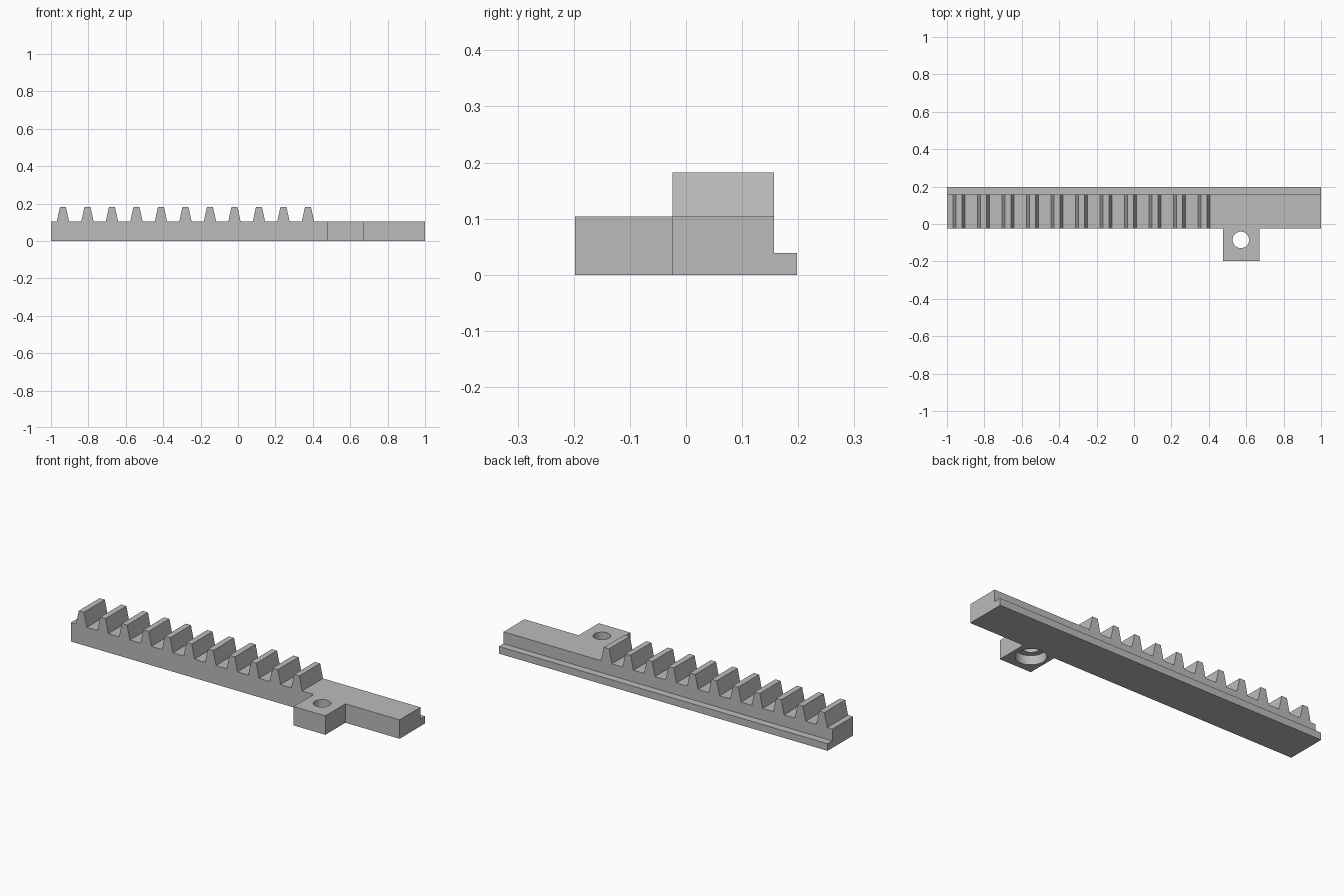
import bpy
import bmesh
from mathutils import Matrix, Vector

cube = bpy.data.objects.get("Cube")
if cube:
    bpy.data.objects.remove(cube, do_unlink=True)

grey = bpy.data.materials.new("plain_grey")
grey.use_nodes = True
COLOUR = (0.5, 0.5, 0.5, 1)
grey.diffuse_color = COLOUR
grey.node_tree.nodes["Principled BSDF"].inputs["Base Color"].default_value = COLOUR

BAR_FRONT, BAR_BACK, BAR_TOP = -0.024, 0.157, 0.104
TOOTH_TOP, PITCH, TEETH = 0.182, 0.131, 11
HOLE = (0.571, -0.085)


def add_object(name, bm):
    bmesh.ops.recalc_face_normals(bm, faces=bm.faces)
    mesh = bpy.data.meshes.new(name)
    bm.to_mesh(mesh)
    bm.free()
    mesh.materials.append(grey)
    obj = bpy.data.objects.new(name, mesh)
    bpy.context.collection.objects.link(obj)
    return obj


def extrude_profile(name, points, y0, y1):
    """Extrude an x-z outline along y."""
    bm = bmesh.new()
    face = bm.faces.new([bm.verts.new((x, y0, z)) for x, z in points])
    out = bmesh.ops.extrude_face_region(bm, geom=[face])
    verts = [v for v in out["geom"] if isinstance(v, bmesh.types.BMVert)]
    bmesh.ops.translate(bm, verts=verts, vec=Vector((0, y1 - y0, 0)))
    return add_object(name, bm)


def rectangle(x0, x1, z1):
    return [(x0, 0), (x1, 0), (x1, z1), (x0, z1)]


def cylinder(name, radius, z0, z1):
    bm = bmesh.new()
    place = Matrix.Translation((*HOLE, (z0 + z1) / 2))
    bmesh.ops.create_cone(bm, cap_ends=True, segments=48, radius1=radius,
                          radius2=radius, depth=z1 - z0, matrix=place)
    return add_object(name, bm)


def cut(obj, cutter):
    mod = obj.modifiers.new("cut", "BOOLEAN")
    mod.operation = "DIFFERENCE"
    mod.solver = "EXACT"
    mod.object = cutter
    bpy.context.view_layer.objects.active = obj
    bpy.ops.object.modifier_apply(modifier=mod.name)


# Toothed bar: one outline with trapezoid teeth, walked from right to left
outline = [(-1, 0), (1, 0), (1, BAR_TOP)]
for i in reversed(range(TEETH)):
    cx = -0.936 + i * PITCH
    outline += [(cx + 0.033, BAR_TOP), (cx + 0.016, TOOTH_TOP),
                (cx - 0.016, TOOTH_TOP), (cx - 0.033, BAR_TOP)]
outline.append((-1, BAR_TOP))
bar = extrude_profile("toothed_bar", outline, BAR_FRONT, BAR_BACK)

# Low guide ledge along the back
extrude_profile("guide_ledge", rectangle(-1, 1, 0.039), BAR_BACK, 0.198)

# Mounting tab on the front
tab = extrude_profile("mounting_tab", rectangle(0.477, 0.67, BAR_TOP), -0.198, BAR_FRONT)

# Screw hole, with a wider recess underneath that reaches into the bar
recess = cylinder("recess_cutter", 0.076, -0.05, 0.05)
bore = cylinder("bore_cutter", 0.044, -0.05, 0.2)
cut(bar, recess)
cut(tab, recess)
cut(tab, bore)
for helper in (recess, bore):
    bpy.data.objects.remove(helper, do_unlink=True)

# Smooth only the round walls
bpy.ops.object.select_all(action="DESELECT")
for obj in (bar, tab):
    obj.select_set(True)
bpy.context.view_layer.objects.active = tab
bpy.ops.object.shade_smooth_by_angle()
